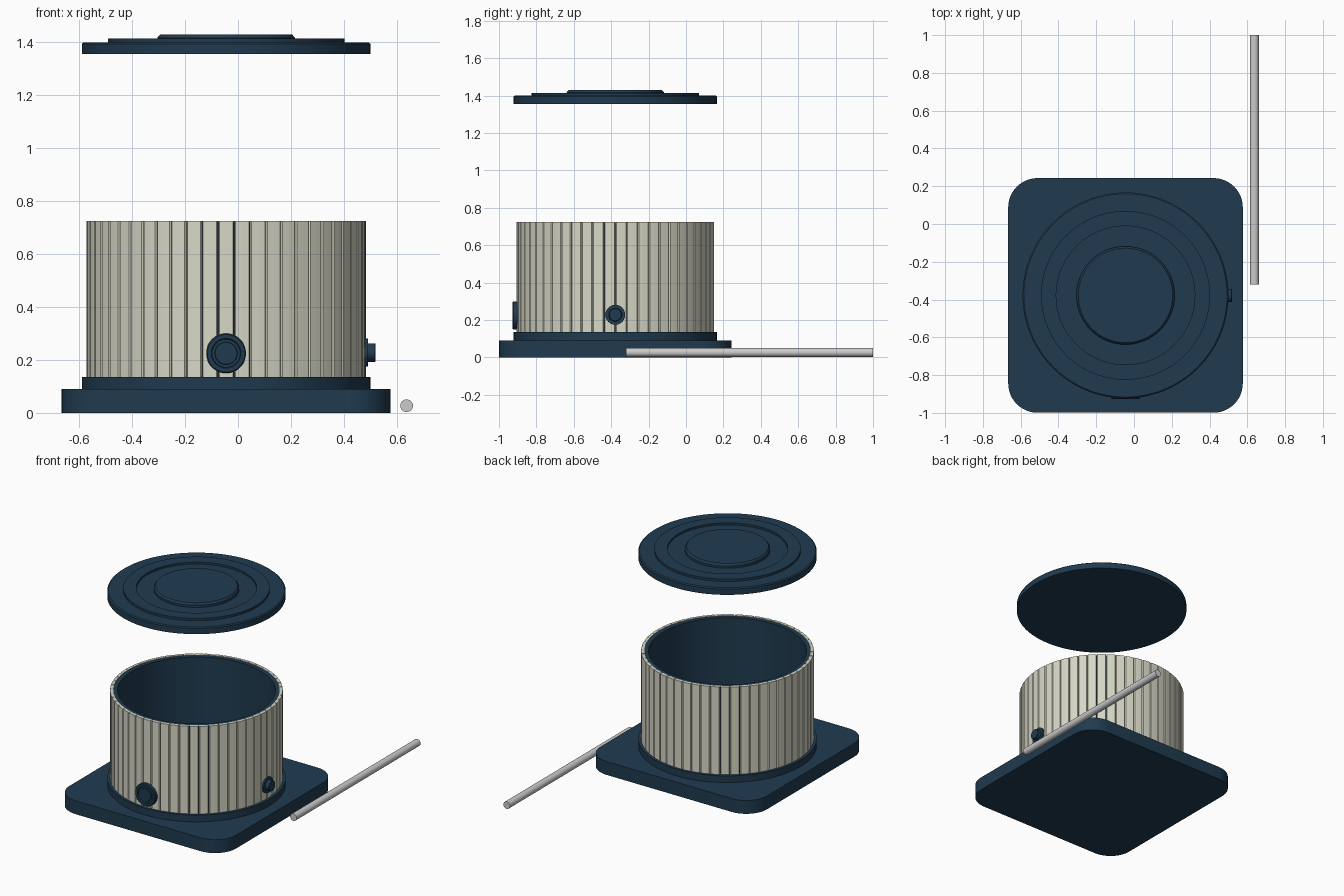
import bpy, bmesh, math
from mathutils import Matrix, Vector

if "Cube" in bpy.data.objects:
    bpy.data.objects.remove(bpy.data.objects["Cube"])

CX, CY = -0.045, -0.378   # tub axis


def material(name, rgb):
    m = bpy.data.materials.new(name)
    m.diffuse_color = (*rgb, 1)
    m.use_nodes = True
    m.node_tree.nodes["Principled BSDF"].inputs["Base Color"].default_value = m.diffuse_color
    return m


NAVY = material("navy", (0.014, 0.043, 0.078))
CREAM = material("cream", (0.68, 0.68, 0.57))


def finish(name, bm, loc, mat=None, rot=(0, 0, 0), smooth=True):
    bmesh.ops.recalc_face_normals(bm, faces=bm.faces)
    me = bpy.data.meshes.new(name)
    bm.to_mesh(me)
    bm.free()
    ob = bpy.data.objects.new(name, me)
    bpy.context.collection.objects.link(ob)
    ob.location, ob.rotation_euler = loc, rot
    if mat:
        me.materials.append(mat)
    if smooth:
        bpy.ops.object.select_all(action='DESELECT')
        ob.select_set(True)
        bpy.context.view_layer.objects.active = ob
        bpy.ops.object.shade_smooth_by_angle(angle=math.radians(30))
    return ob


def lathe(name, profile, loc, mat=None, rot=(0, 0, 0), n=96):
    """Spin (radius, height) points about z; open ends get capped."""
    bm = bmesh.new()
    rings = [[bm.verts.new((r * math.cos(2 * math.pi * i / n),
                            r * math.sin(2 * math.pi * i / n), z))
              for i in range(n)] for r, z in profile]
    for a, b in zip(rings, rings[1:]):
        for i in range(n):
            j = (i + 1) % n
            bm.faces.new((a[i], a[j], b[j], b[i]))
    bm.faces.new(rings[0])
    bm.faces.new(rings[-1])
    return finish(name, bm, loc, mat, rot)


# Square base plate with rounded corners
bm = bmesh.new()
half, rad = 0.621, 0.155
outline = []
for k, (sx, sy) in enumerate([(1, 1), (-1, 1), (-1, -1), (1, -1)]):
    for i in range(13):
        a = math.pi / 2 * (k + i / 12)
        outline.append(bm.verts.new((sx * (half - rad) + rad * math.cos(a),
                                     sy * (half - rad) + rad * math.sin(a), 0)))
face = bm.faces.new(outline)
ext = bmesh.ops.extrude_face_region(bm, geom=[face])
bmesh.ops.translate(bm, vec=(0, 0, 0.09),
                    verts=[v for v in ext["geom"] if isinstance(v, bmesh.types.BMVert)])
finish("base_plate", bm, (CX, CY, 0), NAVY)

# Foot ring and hollow tub wall
lathe("foot_ring", [(0.545, 0.085), (0.545, 0.135)], (CX, CY, 0), NAVY)
lathe("tub_wall", [(0.512, 0.13), (0.512, 0.722), (0.482, 0.722), (0.482, 0.14)],
      (CX, CY, 0), NAVY)

# Ring of vertical cladding slats with chamfered outer edges
bm = bmesh.new()
COUNT = 54
section = [(0.508, -0.0285), (0.522, -0.0285), (0.527, -0.0255),
           (0.5275, 0), (0.527, 0.0255), (0.522, 0.0285), (0.508, 0.0285)]
for s in range(COUNT):
    turn = Matrix.Rotation(-math.pi / 2 + 2 * math.pi * s / COUNT, 3, 'Z')
    lo, hi = [[bm.verts.new(turn @ Vector((x, y, z))) for x, y in section]
              for z in (0.135, 0.725)]
    bm.faces.new(lo)
    bm.faces.new(hi)
    for i in range(len(section)):
        j = (i + 1) % len(section)
        bm.faces.new((lo[i], lo[j], hi[j], hi[i]))
finish("cladding_slats", bm, (CX, CY, 0), CREAM, smooth=False)

# Front dial: raised rim, recess and inner disc
lathe("front_dial", [(0.075, 0.50), (0.075, 0.545), (0.071, 0.549), (0.056, 0.549),
                     (0.053, 0.540), (0.043, 0.540), (0.041, 0.545)],
      (CX, CY, 0.225), NAVY, (math.pi / 2, 0, 0), 48)

# Side outlet: flange and stub
lathe("side_outlet", [(0.053, 0.50), (0.053, 0.537), (0.035, 0.537),
                      (0.035, 0.562), (0.032, 0.565)],
      (CX, CY, 0.228), NAVY, (0, math.pi / 2, 0), 48)

# Floating lid: rim, raised ring, groove, tapered centre boss
lathe("lid", [(0.545, 1.355), (0.545, 1.394), (0.538, 1.40), (0.447, 1.40),
              (0.447, 1.415), (0.367, 1.415), (0.367, 1.402), (0.260, 1.402),
              (0.260, 1.417), (0.250, 1.429)], (CX, CY, 0), NAVY)

# Loose rod lying beside the plate
lathe("rod", [(0.024, -0.32), (0.024, 1.0)], (0.637, 0, 0.027),
      None, (-math.pi / 2, 0, 0), 32)
